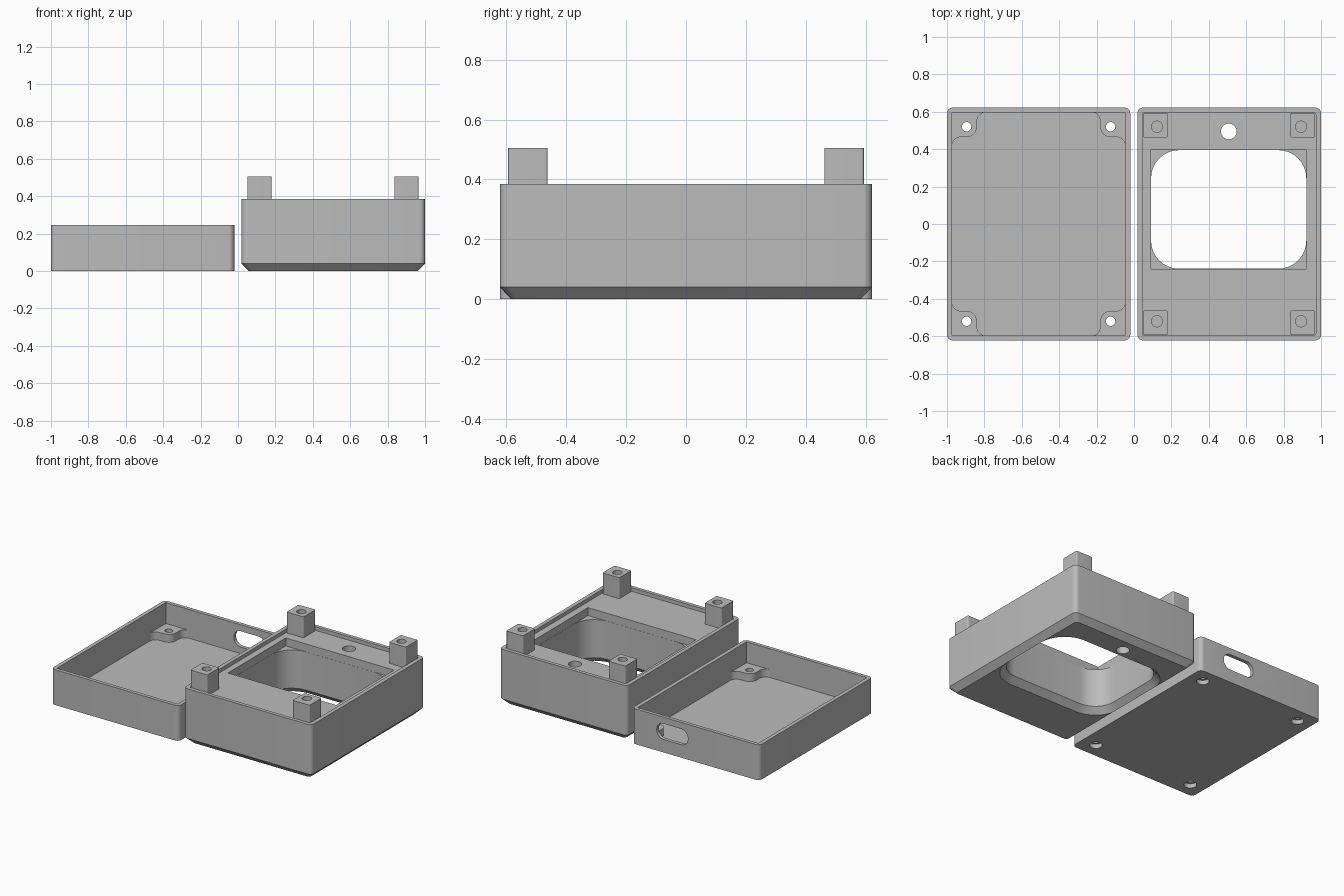
import bpy, bmesh, math

if "Cube" in bpy.data.objects:
    bpy.data.objects.remove(bpy.data.objects["Cube"])

grey = bpy.data.materials.new("light grey plastic")
grey.diffuse_color = (0.5, 0.5, 0.5, 1)
grey.use_nodes = True
grey.node_tree.nodes["Principled BSDF"].inputs["Base Color"].default_value = grey.diffuse_color


def arc(cx, cy, r, a0, a1, n=8):
    return [(cx + r * math.cos(math.radians(a0 + (a1 - a0) * i / n)),
             cy + r * math.sin(math.radians(a0 + (a1 - a0) * i / n))) for i in range(n + 1)]


def rect(x0, x1, y0, y1, r=0.0):
    """Counter-clockwise rectangle outline, rounded when r > 0."""
    if r == 0:
        return [(x0, y0), (x1, y0), (x1, y1), (x0, y1)]
    return (arc(x0 + r, y0 + r, r, 180, 270) + arc(x1 - r, y0 + r, r, 270, 360)
            + arc(x1 - r, y1 - r, r, 0, 90) + arc(x0 + r, y1 - r, r, 90, 180))


def circle(x, y, r):
    return arc(x, y, r, 0, 360, 32)[:-1]


def loft(name, *sections):
    """Closed solid through (outline, z) sections with equal point counts."""
    bm = bmesh.new()
    rings = [[bm.verts.new((x, y, z)) for x, y in pts] for pts, z in sections]
    n = len(rings[0])
    for a, b in zip(rings, rings[1:]):
        for i in range(n):
            j = (i + 1) % n
            bm.faces.new((a[i], a[j], b[j], b[i]))
    bm.faces.new(rings[0][::-1])
    bm.faces.new(rings[-1])
    bmesh.ops.recalc_face_normals(bm, faces=bm.faces)
    mesh = bpy.data.meshes.new(name)
    bm.to_mesh(mesh)
    bm.free()
    mesh.materials.append(grey)
    ob = bpy.data.objects.new(name, mesh)
    bpy.context.collection.objects.link(ob)
    return ob


def prism(name, pts, z0, z1):
    return loft(name, (pts, z0), (pts, z1))


def select(ob):
    bpy.ops.object.select_all(action='DESELECT')
    ob.select_set(True)
    bpy.context.view_layer.objects.active = ob


def cut(ob, *cutters):
    for c in cutters:
        select(ob)
        m = ob.modifiers.new("cut", 'BOOLEAN')
        m.operation, m.solver, m.object = 'DIFFERENCE', 'EXACT', c
        bpy.ops.object.modifier_apply(modifier=m.name)
        bpy.data.objects.remove(c)


def smooth(ob):
    select(ob)
    bpy.ops.object.shade_smooth_by_angle(angle=math.radians(30))


# Shallow tray with an open top
TX, FLOOR = -0.51, 0.045
tray = prism("tray", rect(-1, -0.02, -0.622, 0.622, 0.03), 0, 0.245)
cut(tray, prism("cavity", rect(-0.973, -0.047, -0.597, 0.597), FLOOR, 0.3))

# Oblong cable slot in the back wall
slot = prism("slot", rect(-0.12, 0.12, -0.055, 0.055, 0.054), -0.06, 0.06)
slot.rotation_euler = (math.pi / 2, 0, 0)
slot.location = (-0.33, 0.61, 0.145)
cut(tray, slot)

# Screw holes, counterbored from below
SCREWS = [(sx, sy) for sx in (-1, 1) for sy in (-1, 1)]
for sx, sy in SCREWS:
    x, y = TX + sx * 0.385, sy * 0.52
    cut(tray, prism("screw_hole", circle(x, y, 0.025), -0.1, 0.2),
        prism("screw_head", circle(x, y, 0.04), -0.1, 0.03))
smooth(tray)

# Corner bosses blending into the tray walls
for sx, sy in SCREWS:
    hx, hy, wx, wy = 0.385, 0.52, 0.464, 0.598
    pts = ([(wx, wy)] + arc(hx - 0.105, hy + 0.028, 0.05, 90, 0)
           + arc(hx, hy, 0.055, 180, 270)
           + arc(hx + 0.029, hy - 0.105, 0.05, 90, 0))
    boss = prism("tray_boss", [(TX + sx * x, sy * y) for x, y in pts], FLOOR - 0.005, 0.1)
    cut(boss, prism("screw_hole", circle(TX + sx * hx, sy * hy, 0.025), -0.1, 0.2))
    smooth(boss)

# Deep housing with a chamfered bottom edge
HX, DECK = 0.508, 0.36
housing = loft("housing",
               (rect(0.058, 0.96, -0.584, 0.584, 0.02), 0),
               (rect(0.018, 1, -0.622, 0.622, 0.03), 0.04),
               (rect(0.018, 1, -0.622, 0.622, 0.03), 0.385))
cut(housing,
    prism("rim_recess", rect(0.045, 0.972, -0.597, 0.597, 0.015), DECK, 0.5),
    prism("screen_pocket", rect(0.09, 0.922, -0.24, 0.396), 0.305, 0.5),
    loft("window",
         (rect(0.04, 0.972, -0.29, 0.446, 0.2), -0.01),
         (rect(0.091, 0.921, -0.239, 0.395, 0.15), 0.04),
         (rect(0.091, 0.921, -0.239, 0.395, 0.15), 0.45)),
    prism("button_hole", circle(0.507, 0.495, 0.042), -0.1, 0.5))
smooth(housing)

# Corner posts with blind screw holes
for sx, sy in SCREWS:
    x, y = HX + sx * 0.393, sy * 0.528
    post = prism("corner_post", rect(x - 0.065, x + 0.065, y - 0.066, y + 0.066, 0.008),
                 DECK - 0.005, 0.505)
    cut(post, prism("screw_hole", circle(HX + sx * 0.385, sy * 0.52, 0.03), 0.375, 0.6))
    smooth(post)
